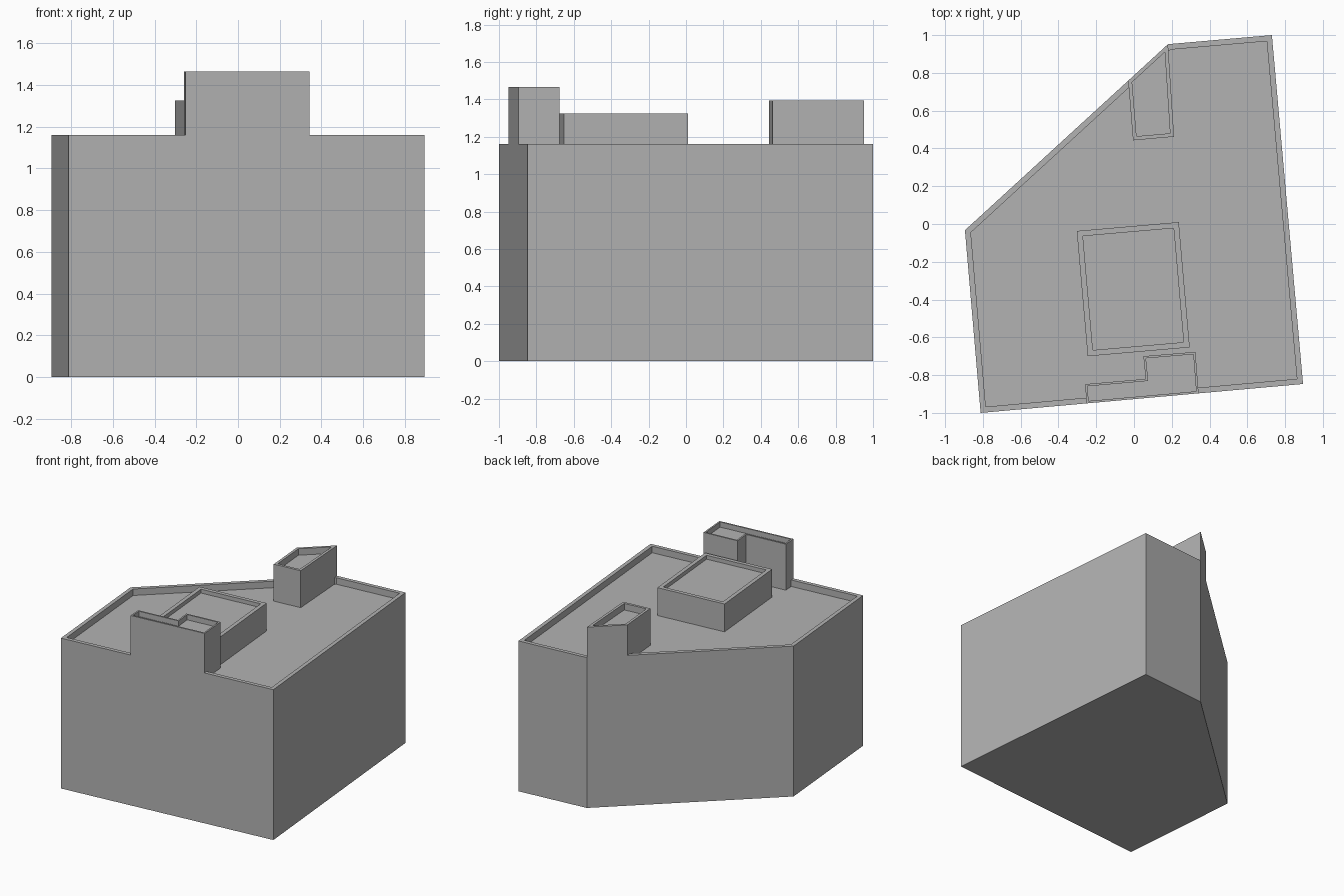
import bpy
import bmesh
from mathutils import Vector

cube = bpy.data.objects.get("Cube")
if cube:
    bpy.data.objects.remove(cube, do_unlink=True)

# Single grey material
grey = bpy.data.materials.new("concrete_grey")
grey.use_nodes = True
colour = (0.45, 0.45, 0.45, 1)
grey.diffuse_color = colour
grey.node_tree.nodes["Principled BSDF"].inputs["Base Color"].default_value = colour

WALL_TOP = 1.16
PARAPET = 0.05
ROOF = WALL_TOP - PARAPET


def walled_block(name, outline, base, top, thickness, depth):
    """Prism on an anticlockwise outline, with a recessed roof inside a parapet."""
    bm = bmesh.new()
    floor = bm.faces.new([bm.verts.new((p[0], p[1], base)) for p in outline])
    floor.normal_update()
    ring = bmesh.ops.extrude_face_region(bm, geom=[floor], use_keep_orig=True)["geom"]
    verts = [g for g in ring if isinstance(g, bmesh.types.BMVert)]
    roof = next(g for g in ring if isinstance(g, bmesh.types.BMFace))
    bmesh.ops.translate(bm, verts=verts, vec=(0, 0, top - base))
    bmesh.ops.recalc_face_normals(bm, faces=bm.faces[:])
    # Parapet rim, then its inner walls down to the roof deck
    bmesh.ops.inset_region(bm, faces=[roof], thickness=thickness, use_even_offset=True)
    deck = bmesh.ops.extrude_discrete_faces(bm, faces=[roof])["faces"][0]
    bmesh.ops.translate(bm, verts=deck.verts[:], vec=(0, 0, -depth))
    bmesh.ops.recalc_face_normals(bm, faces=bm.faces[:])
    mesh = bpy.data.meshes.new(name)
    bm.to_mesh(mesh)
    bm.free()
    mesh.materials.append(grey)
    obj = bpy.data.objects.new(name, mesh)
    bpy.context.collection.objects.link(obj)
    return obj


# Main building footprint
front_left, front_right = Vector((-0.812, -1)), Vector((0.895, -0.847))
back_right, back_corner = Vector((0.73, 1)), Vector((0.18, 0.952))
side_corner = Vector((-0.895, -0.033))
walled_block("main_building",
             [front_left, front_right, back_right, back_corner, side_corner],
             0, WALL_TOP, 0.03, PARAPET)

# Stepped tower flush with the front wall
tower_start = front_left.lerp(front_right, 0.328)
tower_end = front_left.lerp(front_right, 0.676)
walled_block("front_tower",
             [tower_start, tower_end, (0.325, -0.677), (0.05, -0.70),
              (0.062, -0.82), (-0.258, -0.848)],
             ROOF, 1.465, 0.012, 0.04)

# Low rooftop room in the middle
walled_block("roof_room",
             [(-0.245, -0.70), (0.295, -0.653), (0.237, 0.01), (-0.303, -0.037)],
             ROOF, 1.325, 0.03, 0.03)

# Stair shed flush with the slanted back wall
shed_end = back_corner.lerp(side_corner, 0.196)
walled_block("back_shed",
             [(-0.005, 0.443), (0.212, 0.462), back_corner, shed_end],
             ROOF, 1.395, 0.02, 0.05)
